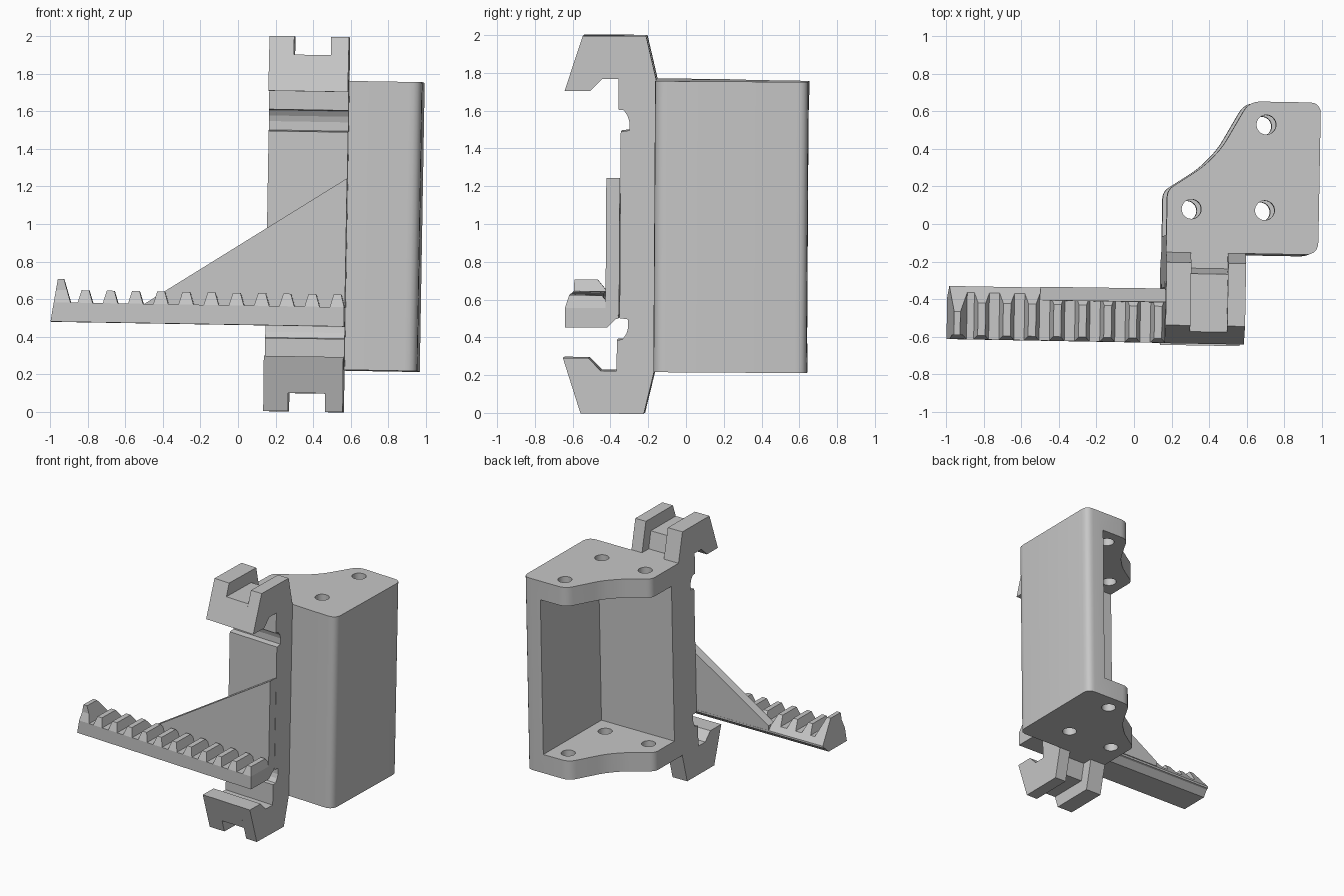
import bpy, bmesh
from math import radians
from mathutils import Matrix, Vector

if "Cube" in bpy.data.objects:
    bpy.data.objects.remove(bpy.data.objects["Cube"], do_unlink=True)

grey = bpy.data.materials.new("plain grey")
grey.use_nodes = True
grey.diffuse_color = (0.57, 0.57, 0.57, 1)
grey.node_tree.nodes["Principled BSDF"].inputs["Base Color"].default_value = grey.diffuse_color


def prism(name, profile, axis, start, end):
    """Extrude a flat profile along one axis between two positions."""
    bm = bmesh.new()

    def place(p, t):
        co = list(p)
        co.insert("xyz".index(axis), t)
        return bm.verts.new(co)

    face = bm.faces.new([place(p, start) for p in profile])
    move = Vector((0, 0, 0))
    move["xyz".index(axis)] = end - start
    grown = bmesh.ops.extrude_face_region(bm, geom=[face])["geom"]
    verts = [g for g in grown if isinstance(g, bmesh.types.BMVert)]
    bmesh.ops.translate(bm, verts=verts, vec=move)
    if face.is_valid and len(face.edges[0].link_faces) < 2:
        bm.faces.new(face.verts)
    bmesh.ops.recalc_face_normals(bm, faces=bm.faces)
    mesh = bpy.data.meshes.new(name)
    bm.to_mesh(mesh)
    bm.free()
    mesh.materials.append(grey)
    obj = bpy.data.objects.new(name, mesh)
    bpy.context.collection.objects.link(obj)
    return obj


def combine(obj, tool, operation):
    """Apply a boolean and discard its tool."""
    tool.hide_render = True
    mod = obj.modifiers.new("cut", 'BOOLEAN')
    mod.operation, mod.object, mod.solver = operation, tool, 'EXACT'
    bpy.context.view_layer.objects.active = obj
    bpy.ops.object.modifier_apply(modifier=mod.name)
    bpy.data.objects.remove(tool, do_unlink=True)


def rounded(points, radii, steps=5):
    """Round the corners of a profile with quadratic curves."""
    out = []
    for i, (p, r) in enumerate(zip(points, radii)):
        p = Vector(p)
        if not r:
            out.append(p)
            continue
        a = p + (Vector(points[i - 1]) - p).normalized() * r
        b = p + (Vector(points[(i + 1) % len(points)]) - p).normalized() * r
        for k in range(steps + 1):
            t = k / steps
            out.append(a * (1 - t) ** 2 + p * 2 * t * (1 - t) + b * t * t)
    return out


LEFT, RIGHT = 0.161, 0.585
LOW, HIGH = 0.231, 1.772
MID = 1.003
BACK = -0.345

# Housing: rounded outline with a concave corner, hollowed from the back
outline = [(LEFT, -0.152), (0.972, -0.152), (0.972, 0.66), (0.59, 0.66),
           (0.45, 0.41), (0.35, 0.305), (LEFT, 0.18)]
housing = prism("housing", rounded(outline, [0, 0.07, 0.06, 0.06, 0.06, 0.06, 0.04]),
                "z", LOW, HIGH)
cavity = prism("cavity_cutter", [(-1, -0.06), (0.818, -0.06), (0.818, 1), (-1, 1)],
               "z", LOW + 0.15, HIGH - 0.15)
combine(housing, cavity, 'DIFFERENCE')

# Screw holes through both plates
for x, y in [(0.292, 0.08), (0.683, 0.08), (0.683, 0.537)]:
    bpy.ops.mesh.primitive_cylinder_add(vertices=32, radius=0.052, depth=3, location=(x, y, 1))
    combine(housing, bpy.context.object, 'DIFFERENCE')

# Mounting rail: mirrored hooks, with a slot in the middle of each
full_hook = [(-0.152, HIGH), (-0.207, 2.003), (-0.542, 2.003)]
slot_hook = [(-0.152, HIGH), (-0.235, HIGH), (-0.265, 1.905), (-0.574, 1.905)]
inner = [(-0.637, 1.71), (-0.502, 1.71), (-0.437, 1.776), (-0.352, 1.776),
         (-0.352, 1.613), (-0.322, 1.61), (-0.302, 1.58), (-0.293, 1.55),
         (-0.293, 1.503), (-0.338, 1.497)]
bars = [("rail_right", full_hook, LEFT, 0.293),
        ("rail_middle", slot_hook, 0.293, 0.49),
        ("rail_left", full_hook, 0.49, RIGHT)]
for name, hook, a, b in bars:
    half = hook + inner
    prism(name, half + [(y, 2 * MID - z) for y, z in reversed(half)], "x", a, b)

# Toothed rack: tooth outline trimmed by the bar's cross-section
BASE, ROOT, TIP, END = 0.459, 0.562, 0.629, 0.687
teeth = [(-0.98, BASE), (-0.945, END), (-0.912, END), (-0.875, ROOT)]
for i in range(11):
    c = -0.797 + 0.1345 * i
    teeth += [(c - 0.04, ROOT), (c - 0.02, TIP), (c + 0.02, TIP), (min(c + 0.04, RIGHT), ROOT)]
teeth.append((RIGHT, BASE))
rack = prism("toothed_rack", teeth, "y", -0.8, -0.2)
section = [(-0.628, 0.4), (-0.628, 0.562), (-0.606, TIP), (-0.606, 0.8), (-0.56, 0.8),
           (-0.482, END), (BACK, 0.522), (BACK, 0.507), (-0.36, 0.503),
           (-0.404, BASE), (-0.46, 0.4)]
combine(rack, prism("section_cutter", section, "x", -1.2, 0.8), 'INTERSECT')

# Triangular brace between rail and rack
prism("brace", [(-0.485, 0.563), (-0.485, 0.525), (RIGHT, 0.525), (RIGHT, 1.251)],
      "y", -0.413, BACK + 0.004)

# Slight lean of the whole part, and smooth rounded corners
lean = (Matrix.Translation((0, 0, 1)) @ Matrix.Rotation(radians(-1.03), 4, 'Z')
        @ Matrix.Rotation(radians(0.97), 4, 'Y') @ Matrix.Rotation(radians(-0.37), 4, 'X')
        @ Matrix.Translation((0, 0, -1)))
for obj in [o for o in bpy.context.collection.objects if o.type == 'MESH']:
    obj.data.transform(lean)
bpy.ops.object.select_all(action='DESELECT')
housing.select_set(True)
bpy.context.view_layer.objects.active = housing
bpy.ops.object.shade_smooth_by_angle(angle=radians(30))
